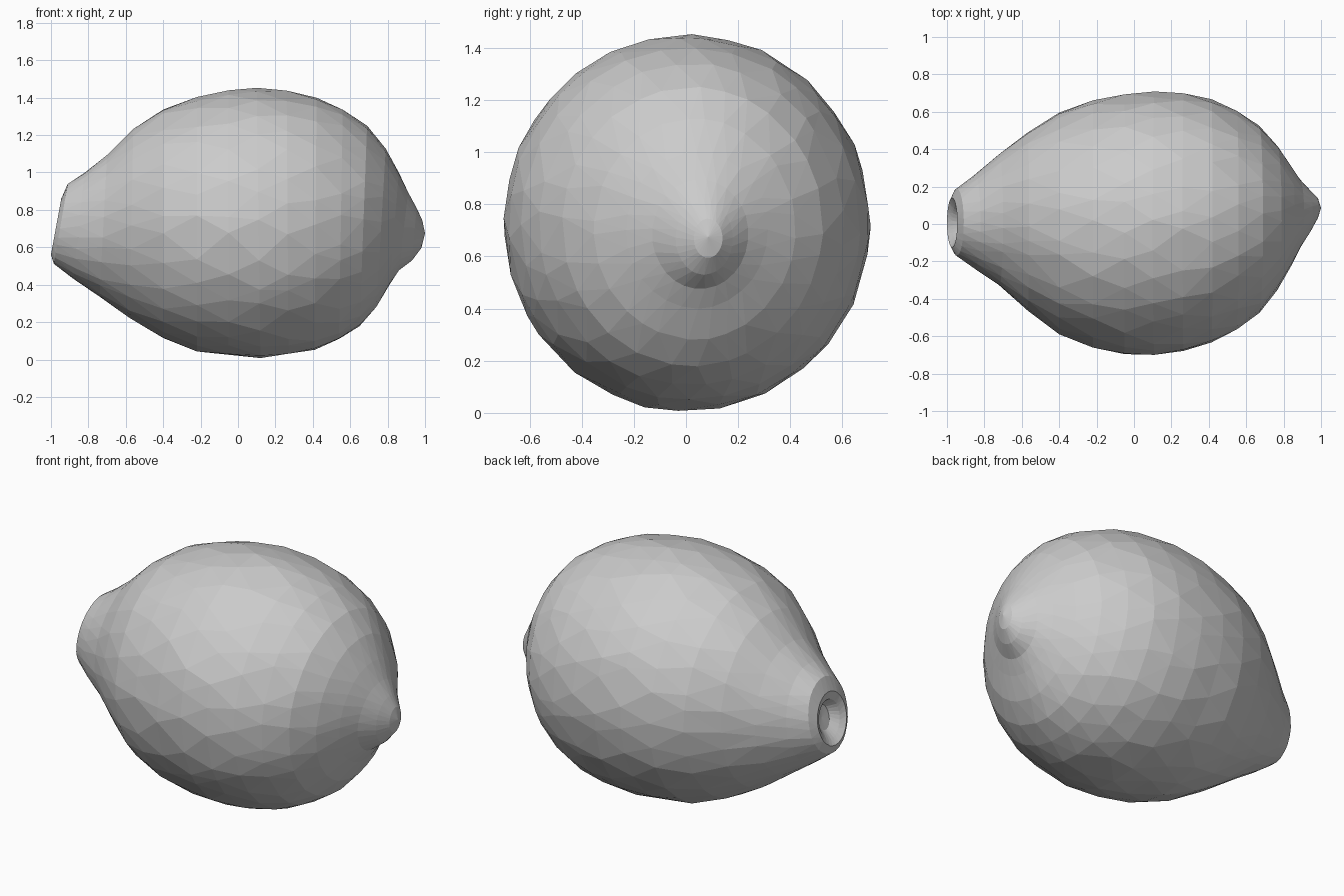
import bpy, bmesh, math, random

random.seed(4)
SEG = 28

# Slanted cross-sections: x_bottom, z_bottom, x_top, z_top, y_min, y_max
RINGS = [
    (-0.93, .63, -0.89, .77, -.05, .06),   # stem dimple
    (-0.97, .59, -0.935, .81, -.09, .10),
    (-1.00, .56, -0.945, .86, -.125, .14),  # rim
    (-0.985, .51, -0.91, .94, -.17, .19),
    (-0.88, .43, -0.82, 1.00, -.24, .265),
    (-0.74, .335, -0.70, 1.095, -.33, .375),
    (-0.58, .22, -0.56, 1.235, -.46, .49),
    (-0.40, .115, -0.40, 1.34, -.59, .595),
    (-0.22, .045, -0.22, 1.405, -.66, .665),
    (-0.05, .02, -0.05, 1.44, -.695, .697),
    (0.12, .003, 0.10, 1.452, -.70, .708),
    (0.27, .02, 0.26, 1.437, -.68, .702),
    (0.41, .05, 0.42, 1.40, -.635, .668),
    (0.54, .105, 0.56, 1.34, -.565, .605),
    (0.65, .18, 0.69, 1.25, -.475, .525),
    (0.74, .28, 0.79, 1.13, -.355, .42),
    (0.81, .40, 0.86, 1.00, -.23, .315),
    (0.86, .475, 0.91, .895, -.13, .24),   # blossom nub
    (0.93, .53, 0.955, .81, -.04, .18),
    (0.98, .595, 0.985, .745, .03, .14),
]

bm = bmesh.new()
loops = []
for k, (xb, zb, xt, zt, y0, y1) in enumerate(RINGS):
    loop = []
    wob = 0.3 if 4 < k < 16 else 0.1
    for i in range(SEG):
        # staggered, slightly uneven spacing gives irregular facets
        a = math.tau * (i + 0.5 * (k % 2) + random.uniform(-wob, wob)) / SEG
        s = 0.5 + 0.5 * math.sin(a)
        r = random.uniform(0.994, 1.004)
        y = (y0 + y1) / 2 + r * (y1 - y0) / 2 * math.cos(a)
        z = (zb + zt) / 2 + r * (zt - zb) / 2 * math.sin(a)
        loop.append(bm.verts.new((xb + (xt - xb) * s, y, max(z, 0))))
    loops.append(loop)

# Triangulated skin between neighbouring sections
for k in range(len(loops) - 1):
    A, B = loops[k], loops[k + 1]
    for i in range(SEG):
        j = (i + 1) % SEG
        if k % 2 == 0:
            bm.faces.new((A[i], A[j], B[i]))
            bm.faces.new((A[j], B[j], B[i]))
        else:
            bm.faces.new((A[i], B[j], B[i]))
            bm.faces.new((A[i], A[j], B[j]))

# Closing fans: dimple floor and nub tip
for loop, tip in ((loops[0], (-0.905, .01, .70)), (loops[-1], (1.0, .085, .675))):
    c = bm.verts.new(tip)
    for i in range(SEG):
        bm.faces.new((loop[i], loop[(i + 1) % SEG], c))

bmesh.ops.recalc_face_normals(bm, faces=bm.faces)
mesh = bpy.data.meshes.new("lemon")
bm.to_mesh(mesh)
bm.free()
bpy.context.collection.objects.link(bpy.data.objects.new("lemon", mesh))
